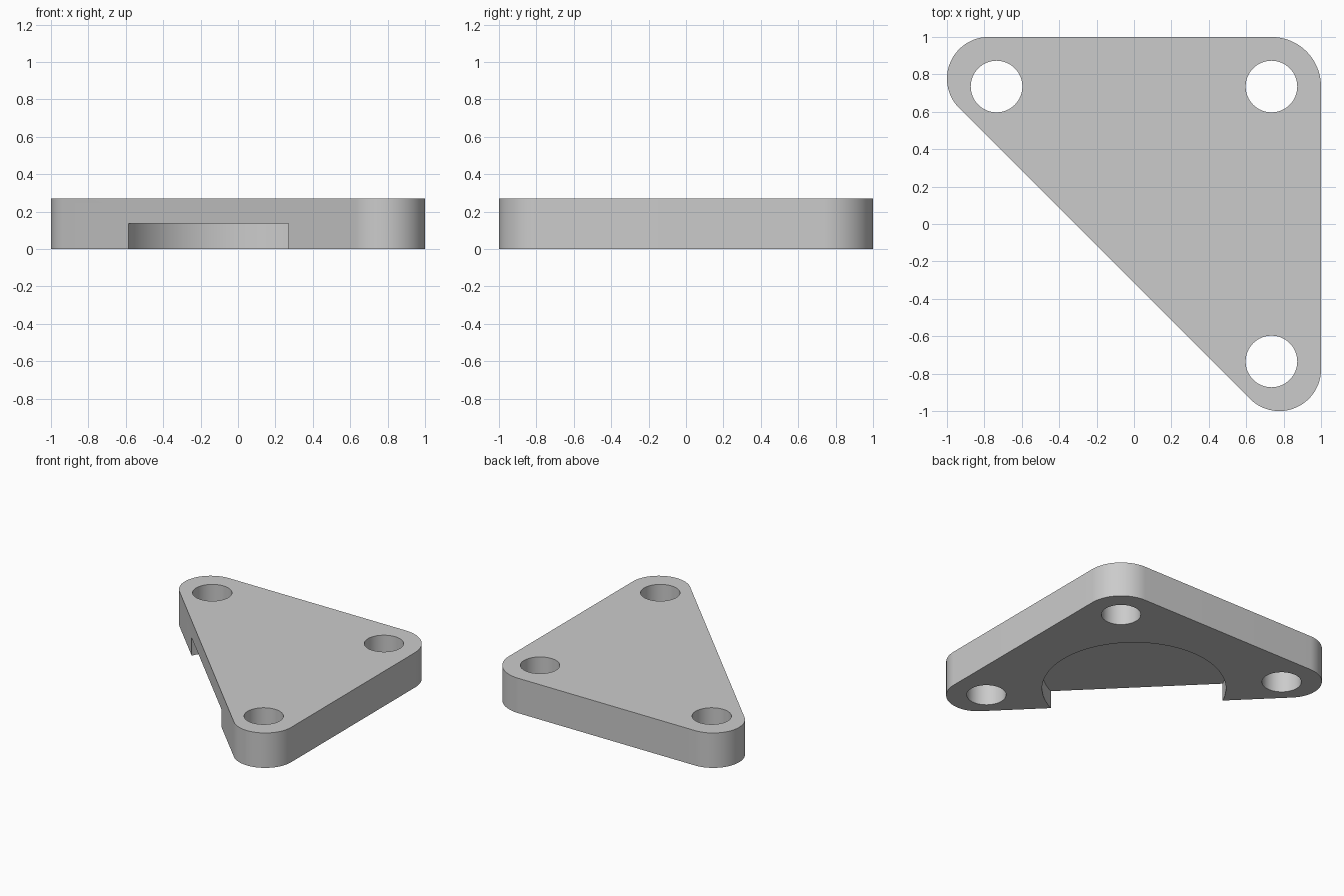
import bpy, bmesh, math

cube = bpy.data.objects.get("Cube")
if cube:
    bpy.data.objects.remove(cube, do_unlink=True)

HEIGHT = 0.27
HOLE = 0.735          # hole distance from the centre lines
HOLE_R = 0.138
TIP_R = 0.223         # rounding of the two sharp corners
BACK_R = 0.265        # rounding of the square corner
RECESS_R = 0.645
RECESS_H = 0.137

grey = bpy.data.materials.new("plain grey")
grey.use_nodes = True
colour = (0.6, 0.6, 0.6, 1)
grey.diffuse_color = colour
grey.node_tree.nodes["Principled BSDF"].inputs["Base Color"].default_value = colour


def arc(cx, cy, r, start, end, steps=32):
    angles = [math.radians(start + (end - start) * i / steps) for i in range(steps + 1)]
    return [(cx + r * math.cos(a), cy + r * math.sin(a)) for a in angles]


def prism(name, outline, z0, z1):
    """Extrude a counter-clockwise outline from z0 to z1."""
    bm = bmesh.new()
    face = bm.faces.new([bm.verts.new((x, y, z0)) for x, y in outline])
    top = bmesh.ops.extrude_face_region(bm, geom=[face])["geom"]
    verts = [v for v in top if isinstance(v, bmesh.types.BMVert)]
    bmesh.ops.translate(bm, verts=verts, vec=(0, 0, z1 - z0))
    bmesh.ops.recalc_face_normals(bm, faces=bm.faces)
    mesh = bpy.data.meshes.new(name)
    bm.to_mesh(mesh)
    bm.free()
    mesh.materials.append(grey)
    obj = bpy.data.objects.new(name, mesh)
    bpy.context.collection.objects.link(obj)
    return obj


# Triangular plate with three rounded corners
tip = 1 - TIP_R
back = 1 - BACK_R
outline = (arc(back, back, BACK_R, 0, 90)
           + arc(-tip, tip, TIP_R, 90, 225)
           + arc(tip, -tip, TIP_R, 225, 360))
plate = prism("triangular_plate", outline, 0, HEIGHT)

# Three through holes and the round recess underneath
cutters = [prism("hole_cutter", arc(x, y, HOLE_R, 0, 354.375, 63), -0.1, HEIGHT + 0.1)
           for x, y in ((-HOLE, HOLE), (HOLE, HOLE), (HOLE, -HOLE))]
cutters.append(prism("recess_cutter", arc(0, 0, RECESS_R, 0, 357.1875, 127), -0.1, RECESS_H))

bpy.ops.object.select_all(action="DESELECT")
plate.select_set(True)
bpy.context.view_layer.objects.active = plate
for cutter in cutters:
    cutter.hide_render = True
    mod = plate.modifiers.new("cut", "BOOLEAN")
    mod.operation = "DIFFERENCE"
    mod.solver = "EXACT"
    mod.object = cutter
    bpy.ops.object.modifier_apply(modifier=mod.name)
    bpy.data.objects.remove(cutter, do_unlink=True)

bpy.ops.object.shade_smooth_by_angle(angle=math.radians(30))
